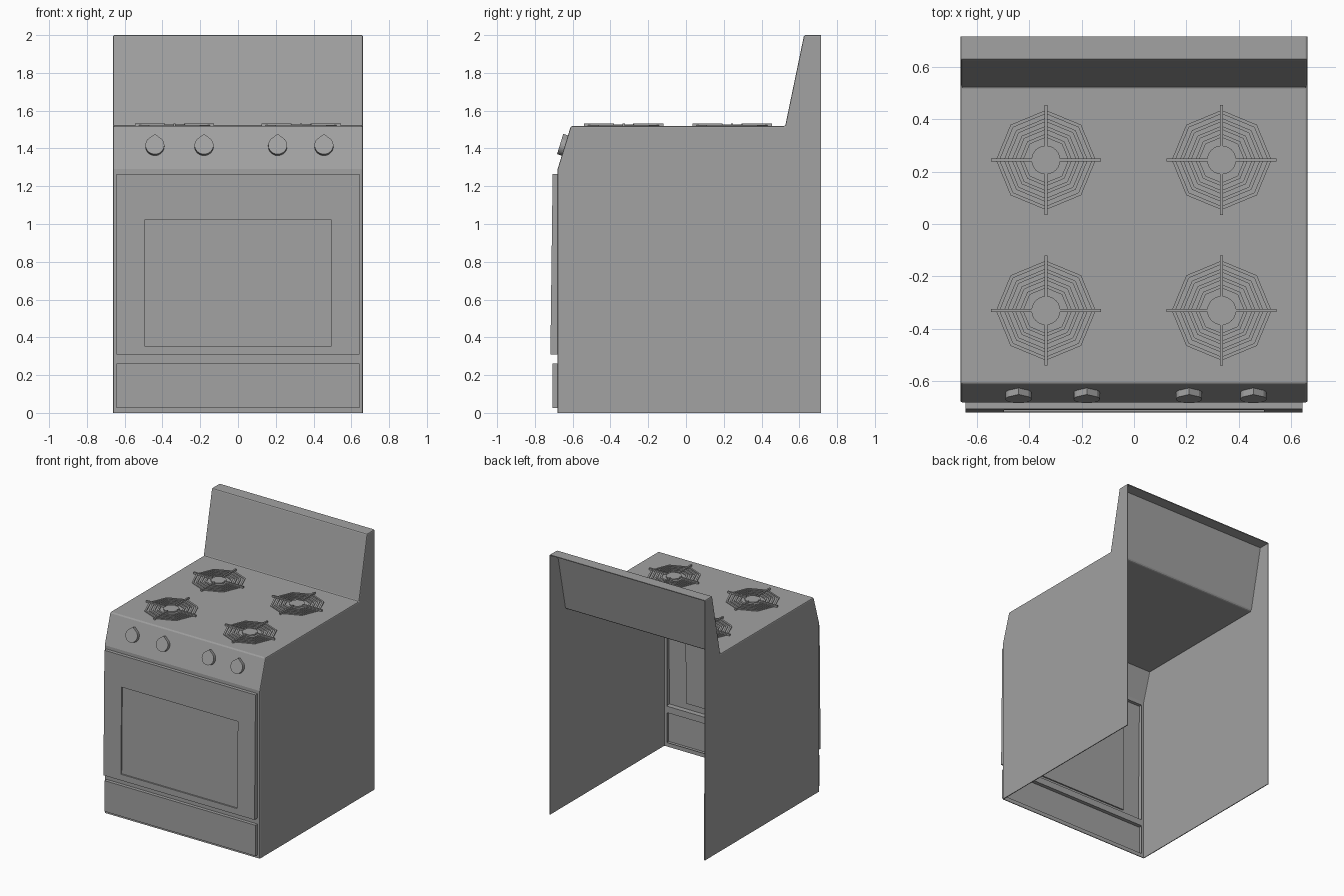
import bpy, bmesh, math
from mathutils import Matrix, Vector

cube = bpy.data.objects.get("Cube")
if cube:
    bpy.data.objects.remove(cube, do_unlink=True)

grey = bpy.data.materials.new("enamel grey")
grey.use_nodes = True
colour = (0.36, 0.36, 0.36, 1)
grey.diffuse_color = colour
grey.node_tree.nodes["Principled BSDF"].inputs["Base Color"].default_value = colour

W = 0.662        # half width of the body
FRONT = -0.68    # front plane of the body
TOP = 1.518      # cooktop height


def finish(bm, name):
    bmesh.ops.recalc_face_normals(bm, faces=bm.faces)
    mesh = bpy.data.meshes.new(name)
    bm.to_mesh(mesh)
    bm.free()
    mesh.materials.append(grey)
    obj = bpy.data.objects.new(name, mesh)
    bpy.context.collection.objects.link(obj)
    return obj


def add_bevel(obj, width):
    mod = obj.modifiers.new("bevel", 'BEVEL')
    mod.width = width
    mod.segments = 2
    mod.limit_method = 'ANGLE'
    mod.angle_limit = math.radians(40)


def box(bm, x0, x1, y0, y1, z0, z1, turn=Matrix()):
    size = Vector((x1 - x0, y1 - y0, z1 - z0))
    mid = Vector((x0 + x1, y0 + y1, z0 + z1)) / 2
    m = turn @ Matrix.Translation(mid) @ Matrix.Diagonal((*size, 1))
    bmesh.ops.create_cube(bm, size=1, matrix=m)


# Body: sheet shell, open at the back and bottom, with door and drawer openings
def make_body():
    bm = bmesh.new()
    path = [(FRONT, z) for z in (0, 0.03, 0.26, 0.31, 1.26, 1.29)]
    path += [(-0.61, TOP), (0.525, TOP), (0.625, 2), (0.715, 2)]
    columns = [-W, -0.635, 0.635, W]
    rows = [[bm.verts.new((x, y, z)) for x in columns] for y, z in path]
    for i in range(len(rows) - 1):
        for j in range(3):
            if j == 1 and i in (1, 3):
                continue
            a, b = rows[i], rows[i + 1]
            bm.faces.new((a[j], a[j + 1], b[j + 1], b[j]))
    for j in (0, 3):
        corner = bm.verts.new((columns[j], 0.715, 0))
        bm.faces.new([r[j] for r in rows] + [corner])
    obj = finish(bm, "body_shell")
    add_bevel(obj, 0.008)
    shell = obj.modifiers.new("thickness", 'SOLIDIFY')
    shell.thickness = 0.006
    shell.offset = -1


make_body()


# Front panels: open-backed trays, the front leaning back towards the top
def make_panel(name, x, z0, z1, y_low, y_high, window=None):
    bm = bmesh.new()
    box(bm, -x, x, y_low, FRONT, z0, z1)
    for v in bm.verts:
        if v.co.z > z0 + 0.01 and v.co.y < FRONT - 0.01:
            v.co.y = y_high
    bm.normal_update()
    back = [f for f in bm.faces if f.normal.y > 0.9]
    bmesh.ops.delete(bm, geom=back, context='FACES_ONLY')
    if window:
        wx, w0, w1, depth = window
        face = min(bm.faces, key=lambda f: f.calc_center_median().y)
        bmesh.ops.inset_individual(bm, faces=[face], thickness=0.05)
        mid = (z0 + z1) / 2
        for v in face.verts:
            v.co.x = math.copysign(wx, v.co.x)
            v.co.z = w1 if v.co.z > mid else w0
            t = (v.co.z - z0) / (z1 - z0)
            v.co.y = y_low + (y_high - y_low) * t
        # sink the window pane
        bmesh.ops.inset_individual(bm, faces=[face], thickness=0.0005)
        for v in face.verts:
            v.co.y += depth
    return finish(bm, name)


make_panel("oven_door", 0.643, 0.308, 1.265, -0.718, -0.706,
           window=(0.495, 0.355, 1.022, 0.01))
make_panel("drawer_front", 0.643, 0.025, 0.262, -0.706, -0.706)


# Knobs: teardrop prisms standing on the sloped control panel
def make_knob(name, x):
    bm = bmesh.new()
    r, n = 0.05, 20
    outline = [(0, 0.062)]
    for i in range(n + 1):
        a = math.radians(40 - 260 * i / n)
        outline.append((r * math.cos(a), r * math.sin(a)))
    base = bm.faces.new([bm.verts.new((u, v, -0.004)) for u, v in outline])
    out = bmesh.ops.extrude_face_region(bm, geom=[base])
    top = [v for v in out["geom"] if isinstance(v, bmesh.types.BMVert)]
    for v in top:
        v.co.z = 0.026
    up = Vector((0, 0.07, TOP - 1.29)).normalized()
    normal = Vector((1, 0, 0)).cross(up)
    z = 1.41
    y = FRONT + 0.07 * (z - 1.29) / (TOP - 1.29)
    m = Matrix(((1, up.x, normal.x, x), (0, up.y, normal.y, y),
                (0, up.z, normal.z, z), (0, 0, 0, 1)))
    bm.transform(m)
    finish(bm, name)


for i, x in enumerate((-0.44, -0.18, 0.21, 0.455)):
    make_knob(f"knob_{i + 1}", x)


def octagon_ring(bm, outer, inner, z0, z1):
    loops = []
    for r, z in ((outer, z0), (outer, z1), (inner, z1), (inner, z0)):
        loops.append([bm.verts.new((r * math.cos(k * math.pi / 4),
                                    r * math.sin(k * math.pi / 4), z))
                      for k in range(8)])
    for s in range(4):
        a, b = loops[s], loops[(s + 1) % 4]
        for k in range(8):
            m = (k + 1) % 8
            bm.faces.new((a[k], a[m], b[m], b[k]))


# Burners: round cap, four raised arms and a web of octagonal rings
def make_burner(name, x, y):
    bm = bmesh.new()
    bmesh.ops.create_cone(bm, cap_ends=True, segments=24, radius1=0.055,
                          radius2=0.055, depth=0.012,
                          matrix=Matrix.Translation((0, 0, 0.003)))
    for k in range(4):
        turn = Matrix.Rotation(k * math.pi / 2, 4, 'Z')
        box(bm, 0.05, 0.21, -0.006, 0.006, -0.001, 0.014, turn)
    for k in range(4):
        outer = 0.19 - 0.03 * k
        octagon_ring(bm, outer, outer - 0.014, -0.001, 0.006)
    bm.transform(Matrix.Translation((x, y, TOP)))
    finish(bm, name)


for side, x in (("left", 0.334), ("right", -0.336)):
    for place, y in (("front", -0.33), ("back", 0.244)):
        make_burner(f"{place}_{side}_burner", x, y)
